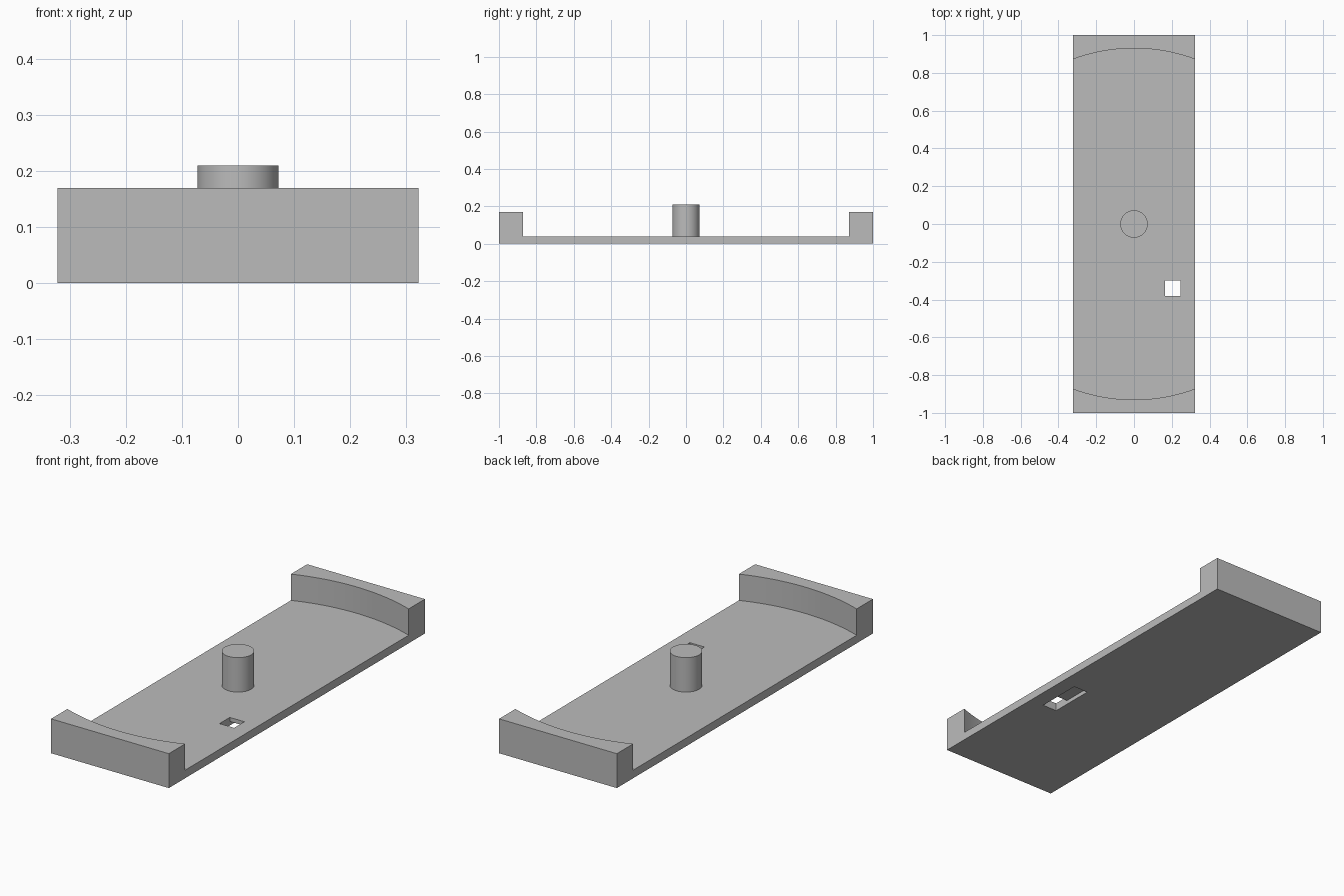
import bpy

# Remove the default object
default = bpy.data.objects.get("Cube")
if default:
    bpy.data.objects.remove(default, do_unlink=True)

HALF_W, HEIGHT, FLOOR = 0.322, 0.17, 0.04

# Single grey material
grey = bpy.data.materials.new("plain grey")
grey.use_nodes = True
colour = (0.5, 0.5, 0.5, 1.0)
grey.diffuse_color = colour
grey.node_tree.nodes["Principled BSDF"].inputs["Base Color"].default_value = colour


def box(name, low, high):
    """Axis-aligned box between two corners."""
    centre = [(a + b) / 2 for a, b in zip(low, high)]
    bpy.ops.mesh.primitive_cube_add(size=1, location=centre)
    ob = bpy.context.object
    ob.name = name
    ob.scale = [b - a for a, b in zip(low, high)]
    bpy.ops.object.transform_apply(location=True, rotation=False, scale=True)
    ob.data.materials.append(grey)
    return ob


def cylinder(name, radius, bottom, top, sides):
    """Upright cylinder on the centre axis."""
    bpy.ops.mesh.primitive_cylinder_add(
        vertices=sides, radius=radius, depth=top - bottom,
        location=(0, 0, (bottom + top) / 2))
    ob = bpy.context.object
    ob.name = name
    ob.data.materials.append(grey)
    return ob


def cut(target, cutter):
    """Subtract the cutter from the target, then discard it."""
    cutter.hide_render = True
    mod = target.modifiers.new("cut", "BOOLEAN")
    mod.operation, mod.solver, mod.object = "DIFFERENCE", "EXACT", cutter
    bpy.context.view_layer.objects.active = target
    bpy.ops.object.modifier_apply(modifier=mod.name)
    bpy.data.objects.remove(cutter, do_unlink=True)


def smooth(ob):
    bpy.ops.object.select_all(action="DESELECT")
    ob.select_set(True)
    bpy.context.view_layer.objects.active = ob
    bpy.ops.object.shade_smooth_by_angle()


# Tray: a slab hollowed by a round cut, leaving a curved wall at each end
tray = box("tray", (-HALF_W, -1, 0), (HALF_W, 1, HEIGHT))
cut(tray, cylinder("round_cutter", 0.93, FLOOR, HEIGHT + 0.1, 256))

# Square hole through the floor, and the longer shallow slot underneath
cut(tray, box("hole_cutter", (0.165, -0.38, -0.1), (0.245, -0.30, 0.1)))
cut(tray, box("slot_cutter", (0.165, -0.38, -0.1), (0.245, -0.15, 0.02)))
smooth(tray)

# Central post
smooth(cylinder("centre_post", 0.0725, FLOOR, 0.21, 64))
